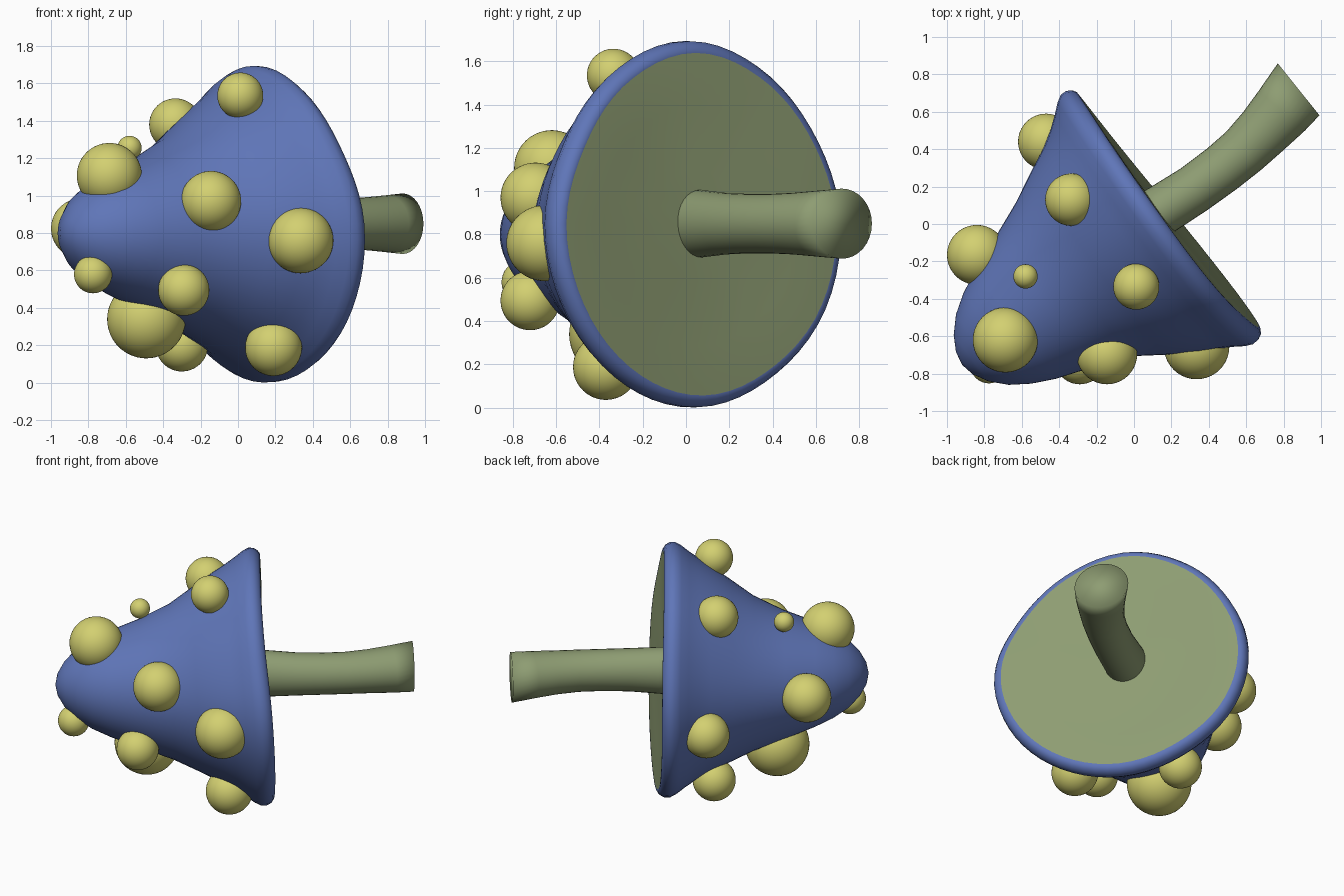
import bpy, bmesh, math
from mathutils import Vector

if "Cube" in bpy.data.objects:
    bpy.data.objects.remove(bpy.data.objects["Cube"])


def material(name, rgb):
    m = bpy.data.materials.new(name)
    m.diffuse_color = (*rgb, 1)
    m.use_nodes = True
    m.node_tree.nodes["Principled BSDF"].inputs["Base Color"].default_value = m.diffuse_color
    return m


BLUE = material("cap blue", (0.115, 0.18, 0.48))
GREEN = material("stem green", (0.27, 0.335, 0.17))
YELLOW = material("spot yellow", (0.65, 0.63, 0.165))


def finish(name, bm, mats):
    bmesh.ops.recalc_face_normals(bm, faces=bm.faces)
    for f in bm.faces:
        f.smooth = True
    me = bpy.data.meshes.new(name)
    bm.to_mesh(me)
    bm.free()
    for m in mats:
        me.materials.append(m)
    ob = bpy.data.objects.new(name, me)
    bpy.context.collection.objects.link(ob)
    return ob


def bridge(bm, a, b):
    n = len(a)
    return [bm.faces.new((a[i], a[(i + 1) % n], b[(i + 1) % n], b[i])) for i in range(n)]


def shade(ob, angle):
    bpy.ops.object.select_all(action='DESELECT')
    ob.select_set(True)
    bpy.context.view_layer.objects.active = ob
    bpy.ops.object.shade_smooth_by_angle(angle=math.radians(angle))


# Cap frame: axis A points to the tip, U lies across the rim, Z is up
CENTRE = Vector((0.165, 0.06, 0.85))
A, U, Z = Vector((-0.8, -0.6, 0)), Vector((0.6, -0.8, 0)), Vector((0, 0, 1))
# Uneven rim radius every 30 degrees
RIM = [.845, .80, .815, .845, .82, .81, .84, .85, .835, .85, .85, .85]


def rim_radius(t):
    s = t / (2 * math.pi) * 12
    i = int(s)
    f = s - i
    p0, p1, p2, p3 = (RIM[(i + k) % 12] for k in (-1, 0, 1, 2))
    return 0.5 * (2 * p1 + (p2 - p0) * f + (2 * p0 - 5 * p1 + 4 * p2 - p3) * f * f
                  + (3 * p1 - p0 - 3 * p2 + p3) * f ** 3)


def rim_warp(t):
    # how far each side of the rim is pulled toward the tip
    lobe = lambda deg, p: max(0, math.cos(t - math.radians(deg))) ** p
    return .045 * lobe(90, 2) + .02 * lobe(45, 4) - .03 * lobe(315, 2) + .012 * lobe(180, 2)


# Cap profile (axial distance, radius) from the underside round the lip to the tip
PROFILE = [(.012, .25), (-.006, .55), (-.022, .775), (-.022, .79), (-.008, .812), (.02, .828),
           (.055, .83), (.095, .810), (.15, .770), (.22, .725), (.30, .683), (.45, .602), (.6, .52),
           (.8, .44), (1.0, .36), (1.12, .302), (1.22, .235), (1.295, .155), (1.34, .075)]
SEG = 64
bm = bmesh.new()
rings = []
for a, r in PROFILE:
    w = max(0, 1 - max(a, 0) / 0.9)
    k = min(1, max(0, (a - .2) / .6))
    droop = .05 * k * k * (3 - 2 * k)
    ring = []
    for i in range(SEG):
        t = 2 * math.pi * i / SEG
        rr = r * (1 + (rim_radius(t) / 0.83 - 1) * w)
        aa = a + w * rim_warp(t) * min(1, r / 0.8)
        # the side facing U is fuller near the rim, the other side straighter
        bulge = .02 * math.cos(t) * max(0, 1 - abs(a - .3) / .25)
        bulge -= .02 * max(0, math.cos(t)) * max(0, 1 - abs(a - .68) / .25)
        u = (rr + bulge) * math.cos(t)
        z = rr * math.sin(t) * (1 - .05 * k) - droop
        ring.append(bm.verts.new(CENTRE + A * aa + U * u + Z * z))
    rings.append(ring)
for k in range(len(rings) - 1):
    for f in bridge(bm, rings[k], rings[k + 1]):
        f.material_index = 1 if k < 2 else 0
for ring, a, dz, idx in ((rings[0], .016, 0, 1), (rings[-1], 1.355, -.05, 0)):
    tip = bm.verts.new(CENTRE + A * a + Z * dz)
    for i in range(SEG):
        bm.faces.new((ring[i], ring[(i + 1) % SEG], tip)).material_index = idx
cap = finish("cap", bm, [BLUE, GREEN])
shade(cap, 50)

# Curved stem: (x, y, radius across, radius up)
STEM = [(.06, .02, .14, .16), (.155, .08, .135, .155), (.32, .185, .132, .142), (.47, .295, .134, .137),
        (.585, .39, .138, .137), (.69, .495, .148, .142), (.79, .605, .163, .152), (.88, .72, .178, .162)]
bm = bmesh.new()
rings = []
for i, (x, y, ra, rz) in enumerate(STEM):
    p, q = STEM[max(i - 1, 0)], STEM[min(i + 1, len(STEM) - 1)]
    d = Vector((q[0] - p[0], q[1] - p[1], 0)).normalized()
    if i == len(STEM) - 1:
        d = Vector((.78, .626, 0))  # the end is cut square to the cap axis
    side = d.cross(Z)
    rings.append([bm.verts.new(Vector((x, y, .85)) + side * ra * math.cos(t) + Z * rz * math.sin(t))
                  for t in (2 * math.pi * j / 32 for j in range(32))])
for k in range(len(rings) - 1):
    bridge(bm, rings[k], rings[k + 1])
bm.faces.new(rings[0])
bm.faces.new(rings[-1])
stem = finish("stem", bm, [GREEN])

# Round spots sunk into the cap: (x, y, z, radius)
SPOTS = [(-.688, -.62, 1.108, .174), (-.145, -.695, .97, .162), (.335, -.655, .76, .175),
         (-.29, -.72, .495, .137), (.19, -.37, .188, .152), (.012, -.335, 1.535, .123),
         (-.775, -.75, .58, .102), (-.49, -.33, .34, .21), (-.30, .11, .20, .14),
         (-.335, .13, 1.38, .14), (-.47, .44, .69, .15), (-.84, -.165, .825, .16),
         (-.58, -.28, 1.255, .065)]
for n, (x, y, z, r) in enumerate(SPOTS, 1):
    bm = bmesh.new()
    bmesh.ops.create_icosphere(bm, subdivisions=4, radius=r)
    ob = finish(f"cap_spot_{n}", bm, [YELLOW])
    ob.location = (x, y, z)
